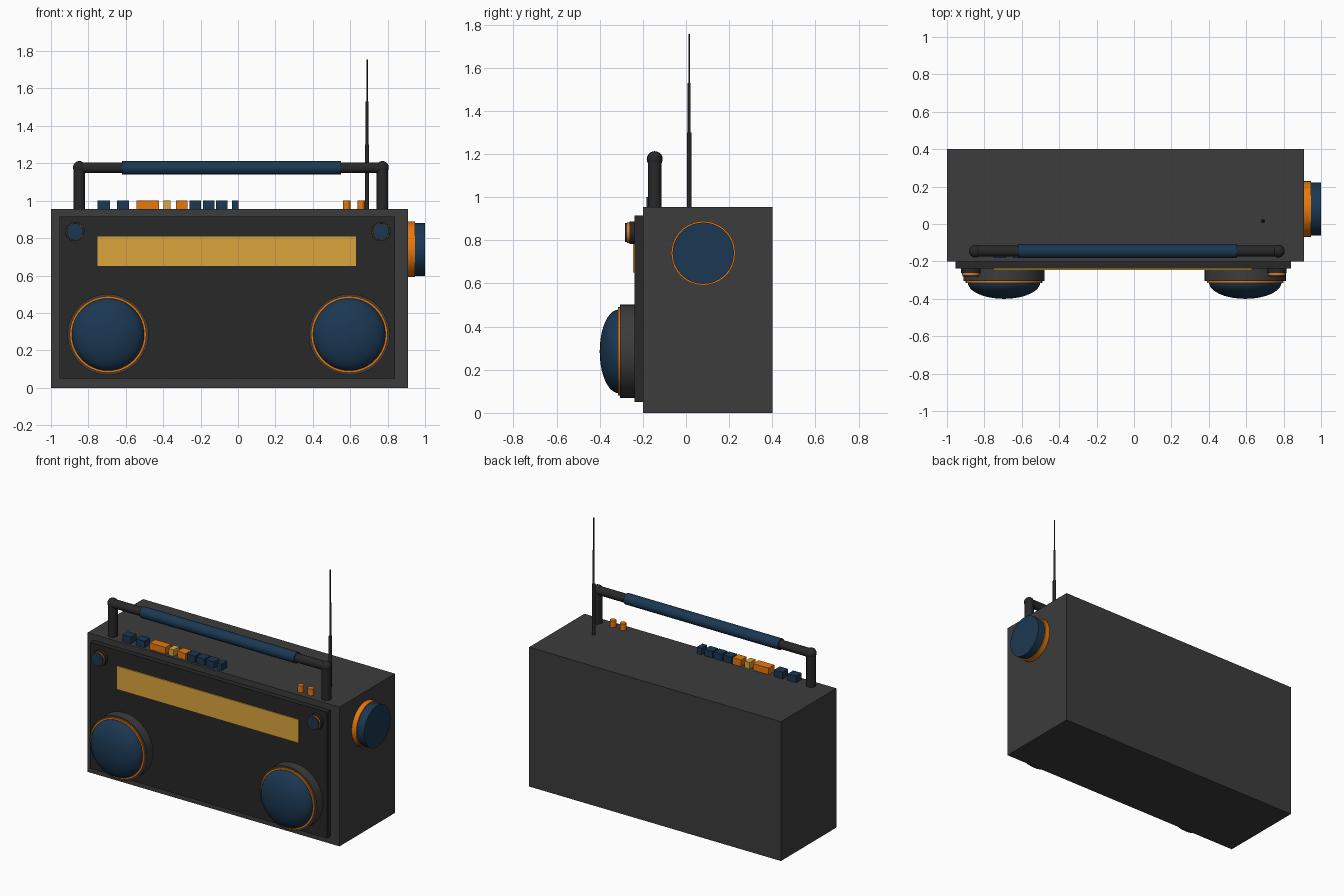
import bpy, bmesh
from math import radians, sin, cos, pi
from mathutils import Matrix, Vector

if "Cube" in bpy.data.objects:
    bpy.data.objects.remove(bpy.data.objects["Cube"])


def material(name, rgb):
    m = bpy.data.materials.new(name)
    m.diffuse_color = (*rgb, 1)
    m.use_nodes = True
    m.node_tree.nodes["Principled BSDF"].inputs["Base Color"].default_value = m.diffuse_color
    return m


BODY = material("charcoal", (0.045, 0.045, 0.045))
PANEL = material("dark_charcoal", (0.021, 0.021, 0.021))
NAVY = material("navy", (0.011, 0.039, 0.085))
ORANGE = material("orange", (0.8, 0.19, 0.004))
AMBER = material("amber", (0.72, 0.38, 0.048))

UP = Matrix()
FRONT = Matrix.Rotation(radians(90), 4, 'X')   # local z points to -y
RIGHT = Matrix.Rotation(radians(90), 4, 'Y')   # local z points to +x


def finish(name, bm, mat, smooth=False):
    bmesh.ops.recalc_face_normals(bm, faces=bm.faces)
    mesh = bpy.data.meshes.new(name)
    bm.to_mesh(mesh)
    bm.free()
    mesh.materials.append(mat)
    ob = bpy.data.objects.new(name, mesh)
    bpy.context.collection.objects.link(ob)
    if smooth:
        bpy.ops.object.select_all(action='DESELECT')
        ob.select_set(True)
        bpy.context.view_layer.objects.active = ob
        bpy.ops.object.shade_smooth_by_angle(angle=radians(35))
    return ob


def box(name, lo, hi, mat):
    lo, hi = Vector(lo), Vector(hi)
    bm = bmesh.new()
    m = Matrix.Translation((lo + hi) / 2) @ Matrix.Diagonal((*(hi - lo), 1))
    bmesh.ops.create_cube(bm, size=1, matrix=m)
    return finish(name, bm, mat)


def lathe(name, profile, loc, axis, mat, steps=48):
    """Revolve (radius, height) points about the local z axis."""
    bm = bmesh.new()
    vs = [bm.verts.new((r, 0, h)) for r, h in profile]
    es = [bm.edges.new(p) for p in zip(vs, vs[1:])]
    bmesh.ops.spin(bm, geom=vs + es, cent=(0, 0, 0), axis=(0, 0, 1),
                   angle=2 * pi, steps=steps)
    bmesh.ops.remove_doubles(bm, verts=bm.verts, dist=1e-5)
    bm.transform(Matrix.Translation(loc) @ axis)
    return finish(name, bm, mat, True)


def disc(name, r, length, loc, axis, mat, steps=48):
    return lathe(name, [(0, 0), (r, 0), (r, length), (0, length)], loc, axis, mat, steps)


def dome(name, r, depth, loc, axis, mat, steps=48):
    arc = [(r * cos(i * pi / 20), depth * sin(i * pi / 20)) for i in range(10)]
    return lathe(name, [(0, 0)] + arc + [(0, depth)], loc, axis, mat, steps)


# Cabinet, front panel and tuning dial
box("cabinet", (-1, -0.2, 0), (0.91, 0.4, 0.955), BODY)
box("front_panel", (-0.955, -0.238, 0.05), (0.84, -0.2, 0.915), PANEL)
box("tuning_dial", (-0.75, -0.245, 0.65), (0.63, -0.235, 0.81), AMBER)

# Speakers and small front knobs
for side, sx, kx in (("left", -0.695, -0.872), ("right", 0.595, 0.764)):
    disc(side + "_speaker_rim", 0.217, 0.07, (sx, -0.235, 0.285), FRONT, BODY)
    disc(side + "_speaker_ring", 0.205, 0.03, (sx, -0.285, 0.285), FRONT, ORANGE)
    dome(side + "_speaker_cone", 0.194, 0.088, (sx, -0.312, 0.285), FRONT, NAVY)
    disc(side + "_knob_base", 0.052, 0.027, (kx, -0.235, 0.835), FRONT, PANEL, 24)
    disc(side + "_knob_ring", 0.047, 0.013, (kx, -0.26, 0.835), FRONT, ORANGE, 24)
    disc(side + "_knob_cap", 0.044, 0.012, (kx, -0.27, 0.835), FRONT, NAVY, 24)

# Large tuning knob on the right side
disc("tuning_knob_ring", 0.149, 0.04, (0.905, 0.08, 0.74), RIGHT, ORANGE)
disc("tuning_knob", 0.142, 0.06, (0.94, 0.08, 0.74), RIGHT, NAVY)

# Carrying handle
HY, HZ = -0.145, 1.176
for side, x in (("left", -0.848), ("right", 0.772)):
    disc(side + "_handle_post", 0.031, HZ - 0.95, (x, HY, 0.95), UP, PANEL, 24)
    ball = [(0.034 * cos(a), 0.034 * sin(a)) for a in [(-6 + i) * pi / 12 for i in range(1, 12)]]
    lathe(side + "_handle_corner", [(0, -0.034)] + ball + [(0, 0.034)],
          (x, HY, HZ + 0.002), UP, PANEL, 24)
disc("handle_bar", 0.029, 1.62, (-0.848, HY, HZ), RIGHT, PANEL, 24)
disc("handle_grip", 0.037, 1.17, (-0.62, HY, HZ), RIGHT, NAVY, 24)

# Row of push buttons
buttons = [(-0.75, -0.685, NAVY), (-0.648, -0.583, NAVY), (-0.542, -0.422, ORANGE),
           (-0.398, -0.36, AMBER), (-0.332, -0.269, ORANGE), (-0.259, -0.199, NAVY),
           (-0.187, -0.125, NAVY), (-0.117, -0.055, NAVY), (-0.032, 0.003, NAVY)]
for i, (x0, x1, mat) in enumerate(buttons):
    box(f"button_{i + 1}", (x0, -0.182, 0.95), (x1, -0.122, 1.0), mat)
for i, x in enumerate((0.581, 0.658)):
    disc(f"round_switch_{i + 1}", 0.02, 0.05, (x, -0.15, 0.95), UP, ORANGE, 20)

# Telescopic antenna
for i, (r, z0, z1) in enumerate(((0.011, 0.95, 1.3), (0.007, 1.3, 1.53), (0.004, 1.53, 1.755))):
    disc(f"antenna_section_{i + 1}", r, z1 - z0, (0.69, 0.015, z0), UP, PANEL, 16)
